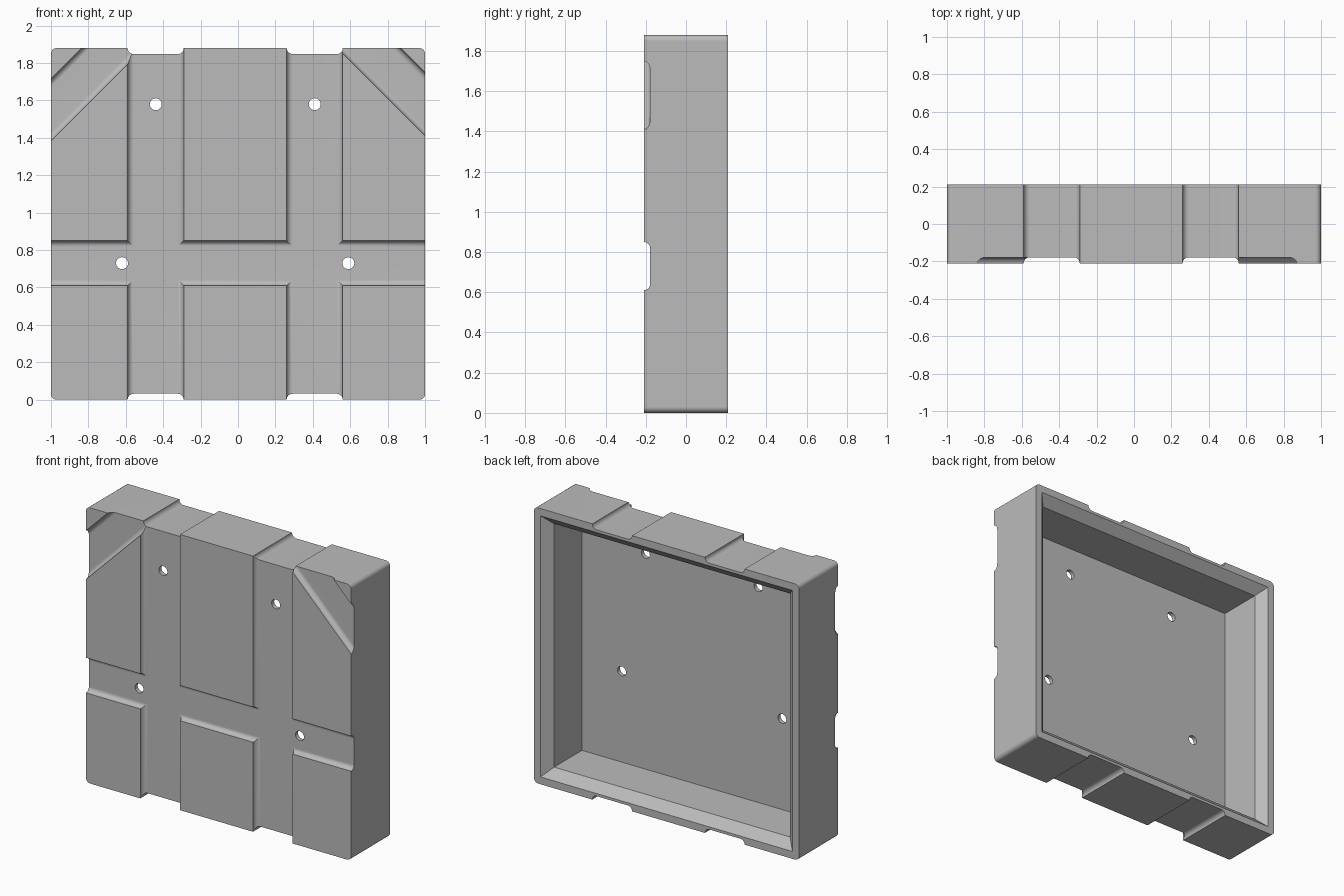
import bpy, bmesh, math
from mathutils import Vector

if "Cube" in bpy.data.objects:
    bpy.data.objects.remove(bpy.data.objects["Cube"])

WIDTH, DEPTH, HEIGHT = 2.0, 0.42, 1.88
FRONT = -DEPTH / 2
GROOVE = 0.032


def new_object(name, bm):
    bmesh.ops.recalc_face_normals(bm, faces=bm.faces[:])
    mesh = bpy.data.meshes.new(name)
    bm.to_mesh(mesh)
    bm.free()
    obj = bpy.data.objects.new(name, mesh)
    bpy.context.collection.objects.link(obj)
    return obj


def loft(name, rings):
    """Closed solid through matching rings of points."""
    bm = bmesh.new()
    loops = [[bm.verts.new(p) for p in ring] for ring in rings]
    n = len(loops[0])
    for a, b in zip(loops, loops[1:]):
        for i in range(n):
            j = (i + 1) % n
            bm.faces.new((a[i], a[j], b[j], b[i]))
    bm.faces.new(loops[0])
    bm.faces.new(loops[-1])
    return new_object(name, bm)


def cut(target, cutter):
    mod = target.modifiers.new("cut", "BOOLEAN")
    mod.operation, mod.solver, mod.object = "DIFFERENCE", "EXACT", cutter
    bpy.context.view_layer.objects.active = target
    bpy.ops.object.modifier_apply(modifier=mod.name)
    bpy.data.objects.remove(cutter)


def groove(target, centre, along, outward, width, length=3.0):
    """Channel with rounded inner corners, cut into a flat face."""
    centre, along, outward = Vector(centre), Vector(along).normalized(), Vector(outward)
    across = along.cross(outward)
    steps, half = 6, width / 2
    arc = [(half - GROOVE + GROOVE * math.cos(t), -GROOVE * math.sin(t))
           for t in (math.pi / 2 * i / steps for i in range(steps + 1))]
    profile = [(half, 0.1)] + arc
    profile += [(-u, v) for u, v in reversed(profile)]
    rings = [[centre + across * u + outward * v + along * s for u, v in profile]
             for s in (-length / 2, length / 2)]
    cut(target, loft("groove_cutter", rings))


def rectangle(inset, y):
    x = WIDTH / 2 - inset
    return [(-x, y, inset), (x, y, inset), (x, y, HEIGHT - inset), (-x, y, HEIGHT - inset)]


# Block with rounded corners running front to back
block = loft("tray_block", [rectangle(0, FRONT), rectangle(0, -FRONT)])
bm = bmesh.new()
bm.from_mesh(block.data)
corners = [e for e in bm.edges if abs(e.verts[0].co.y - e.verts[1].co.y) > 0.1]
bmesh.ops.bevel(bm, geom=corners, offset=0.03, segments=6, profile=0.5, affect="EDGES")
bm.to_mesh(block.data)
bm.free()

# Hollow back with a chamfered lip
cut(block, loft("cavity_cutter", [rectangle(-0.01, 0.27), rectangle(0.11, 0.15),
                                  rectangle(0.11, -0.15)]))

# Vertical channels wrapping over the top and bottom
for x in (-0.44, 0.41):
    groove(block, (x, FRONT, 1), (0, 0, 1), (0, -1, 0), 0.3)
    groove(block, (x, 0, HEIGHT), (0, 1, 0), (0, 0, 1), 0.3)
    groove(block, (x, 0, 0), (0, 1, 0), (0, 0, -1), 0.3)

# Horizontal channel and diagonal corner channels
groove(block, (0, FRONT, 0.73), (1, 0, 0), (0, -1, 0), 0.24)
groove(block, (-0.9, FRONT, 1.65), (1, 0, 1), (0, -1, 0), 0.235, 1.2)
groove(block, (0.9, FRONT, 1.68), (-1, 0, 1), (0, -1, 0), 0.24, 1.2)

# Screw holes
for x, z in ((-0.44, 1.58), (0.41, 1.58), (-0.62, 0.73), (0.59, 0.73)):
    circle = [(0.032 * math.cos(t), 0.032 * math.sin(t))
              for t in (math.tau * i / 24 for i in range(24))]
    cut(block, loft("hole_cutter", [[(x + u, y, z + v) for u, v in circle]
                                    for y in (-0.3, 0)]))

# Grey finish
grey = bpy.data.materials.new("plain_grey")
grey.use_nodes = True
colour = (0.5, 0.5, 0.5, 1)
grey.diffuse_color = colour
grey.node_tree.nodes["Principled BSDF"].inputs["Base Color"].default_value = colour
block.data.materials.clear()
block.data.materials.append(grey)

# Smooth fillets, crisp flats
bpy.ops.object.select_all(action="DESELECT")
block.select_set(True)
bpy.context.view_layer.objects.active = block
bpy.ops.object.shade_smooth_by_angle(angle=math.radians(30))
weighted = block.modifiers.new("flat_normals", "WEIGHTED_NORMAL")
weighted.keep_sharp = True
